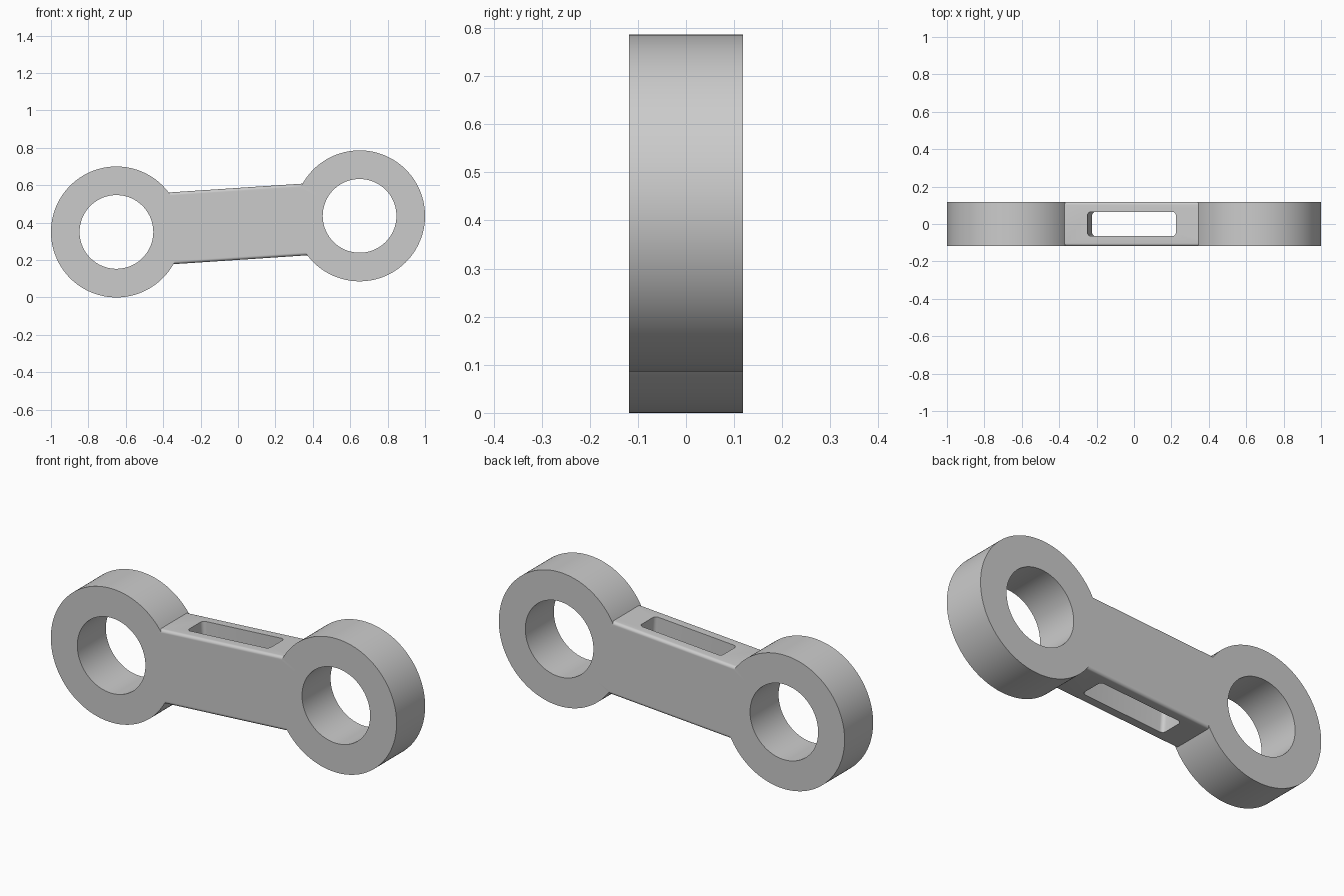
import bpy, bmesh, math
from mathutils import Matrix, Vector

if "Cube" in bpy.data.objects:
    bpy.data.objects.remove(bpy.data.objects["Cube"], do_unlink=True)

DEPTH = 0.236
OUTER, INNER = 0.35, 0.197
LEFT, RIGHT = Vector((0.65, 0, 0.436)), Vector((-0.65, 0, 0.35))
MIDDLE = (LEFT + RIGHT) / 2
TILT = Matrix.Rotation(-math.atan2(LEFT.z - RIGHT.z, LEFT.x - RIGHT.x), 4, "Y")

grey = bpy.data.materials.new("plain grey")
grey.use_nodes = True
grey.diffuse_color = (0.6, 0.6, 0.6, 1)
grey.node_tree.nodes["Principled BSDF"].inputs["Base Color"].default_value = (0.6, 0.6, 0.6, 1)


def finish(bm, name, matrix):
    bmesh.ops.recalc_face_normals(bm, faces=bm.faces)
    mesh = bpy.data.meshes.new(name)
    bm.to_mesh(mesh)
    bm.free()
    mesh.transform(matrix)
    mesh.materials.append(grey)
    obj = bpy.data.objects.new(name, mesh)
    bpy.context.collection.objects.link(obj)
    return obj


def ring(name, centre, sides=128):
    """Rectangular section turned around the y axis."""
    bm = bmesh.new()
    section = [(INNER, -1), (OUTER, -1), (OUTER, 1), (INNER, 1)]
    loops = []
    for i in range(sides):
        a = math.tau * i / sides
        loops.append([bm.verts.new((r * math.cos(a), s * DEPTH / 2, r * math.sin(a)))
                      for r, s in section])
    for i in range(sides):
        a, b = loops[i], loops[(i + 1) % sides]
        for k in range(4):
            n = (k + 1) % 4
            bm.faces.new((a[k], a[n], b[n], b[k]))
    return finish(bm, name, Matrix.Translation(centre))


def rounded_box(name, size, axis, radius):
    """Box with the four edges parallel to one axis rounded off."""
    bm = bmesh.new()
    bmesh.ops.create_cube(bm, size=1)
    bmesh.ops.scale(bm, vec=size, verts=bm.verts)
    edges = [e for e in bm.edges
             if abs((e.verts[0].co - e.verts[1].co)[axis]) > 0.001]
    bmesh.ops.bevel(bm, geom=edges, offset=radius, segments=6,
                    profile=0.5, affect="EDGES")
    return finish(bm, name, Matrix.Translation(MIDDLE) @ TILT)


def combine(target, tool, operation):
    mod = target.modifiers.new(operation.title(), "BOOLEAN")
    mod.operation, mod.object, mod.solver = operation, tool, "EXACT"
    bpy.ops.object.select_all(action="DESELECT")
    target.select_set(True)
    bpy.context.view_layer.objects.active = target
    bpy.ops.object.modifier_apply(modifier=mod.name)
    bpy.data.objects.remove(tool, do_unlink=True)


# Connecting bar with rounded long edges and a slot right through it
link = rounded_box("link_arm", (0.86, DEPTH, 0.384), 0, 0.015)
combine(link, rounded_box("slot_cutter", (0.474, 0.13, 0.6), 2, 0.02), "DIFFERENCE")

# Ring-shaped ends joined to the bar
combine(link, ring("left_ring", LEFT), "UNION")
combine(link, ring("right_ring", RIGHT), "UNION")

bpy.ops.object.shade_smooth_by_angle(angle=math.radians(30))
